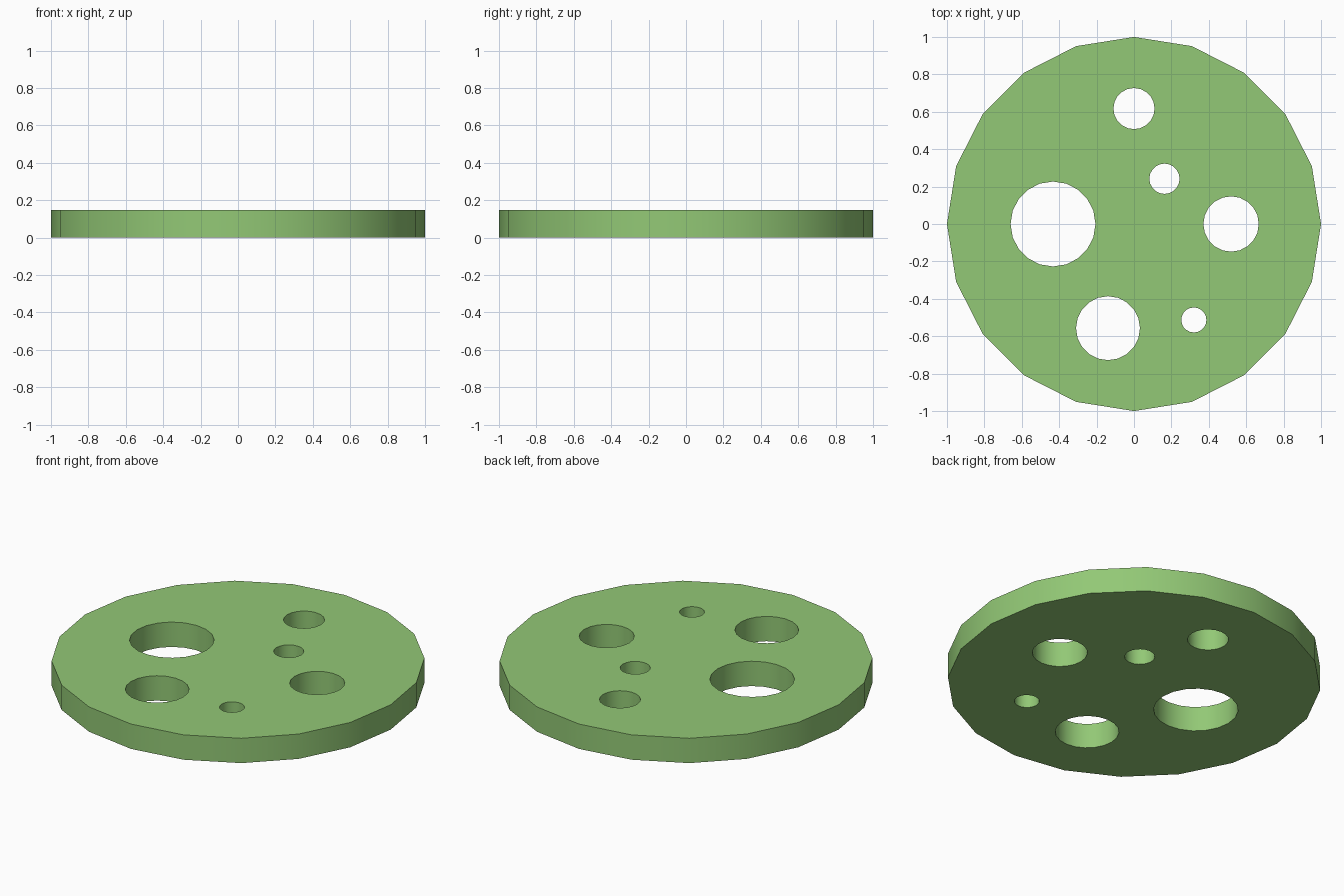
import bpy, math

if "Cube" in bpy.data.objects:
    bpy.data.objects.remove(bpy.data.objects["Cube"])

THICK = 0.147
SIDES = 20


def cylinder(name, x, y, radius, z0, z1):
    bpy.ops.mesh.primitive_cylinder_add(vertices=SIDES, radius=radius, depth=z1 - z0,
                                        location=(x, y, (z0 + z1) / 2))
    obj = bpy.context.object
    obj.name = name
    return obj


# Twenty-sided plate
disc = cylinder("perforated_disc", 0, 0, 1.0, 0, THICK)

# Round through holes: x, y, radius
holes = [(0, 0.617, 0.11), (0.163, 0.242, 0.081), (-0.433, 0, 0.227),
         (0.519, 0, 0.148), (-0.139, -0.557, 0.171), (0.32, -0.513, 0.067)]
for x, y, r in holes:
    cutter = cylinder("hole_cutter", x, y, r, -0.1, THICK + 0.1)
    cutter.hide_render = True
    mod = disc.modifiers.new("hole", 'BOOLEAN')
    mod.operation = 'DIFFERENCE'
    mod.solver = 'EXACT'
    mod.object = cutter
    bpy.context.view_layer.objects.active = disc
    bpy.ops.object.modifier_apply(modifier=mod.name)
    bpy.data.objects.remove(cutter, do_unlink=True)

# Smooth walls, crisp rims
bpy.ops.object.select_all(action='DESELECT')
disc.select_set(True)
bpy.context.view_layer.objects.active = disc
bpy.ops.object.shade_smooth_by_angle(angle=math.radians(30))

# Green finish
green = bpy.data.materials.new("green")
green.diffuse_color = (0.29, 0.58, 0.18, 1)
green.use_nodes = True
green.node_tree.nodes["Principled BSDF"].inputs["Base Color"].default_value = green.diffuse_color
disc.data.materials.clear()
disc.data.materials.append(green)
